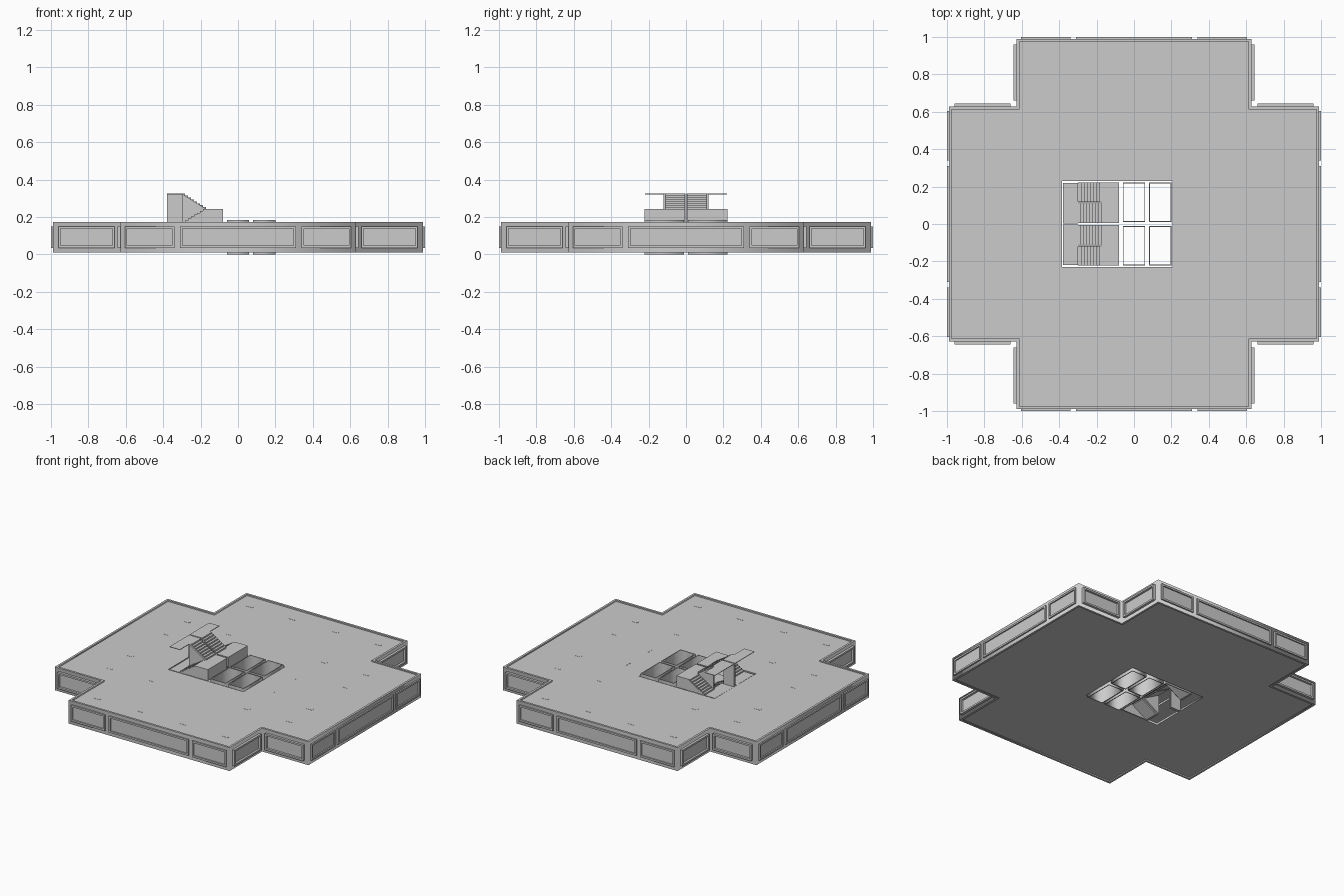
import bpy

if "Cube" in bpy.data.objects:
    bpy.data.objects.remove(bpy.data.objects["Cube"])


def plate(name, loops, z0, z1):
    """Flat extruded plate; inner loops become holes."""
    cu = bpy.data.curves.new(name, 'CURVE')
    cu.dimensions = '2D'
    cu.fill_mode = 'BOTH'
    cu.extrude = (z1 - z0) / 2
    for loop in loops:
        sp = cu.splines.new('POLY')
        sp.points.add(len(loop) - 1)
        for p, (x, y) in zip(sp.points, loop):
            p.co = (x, y, 0, 1)
        sp.use_cyclic_u = True
    tmp = bpy.data.objects.new(name + "_curve", cu)
    bpy.context.collection.objects.link(tmp)
    dg = bpy.context.evaluated_depsgraph_get()
    me = bpy.data.meshes.new_from_object(tmp.evaluated_get(dg))
    bpy.data.objects.remove(tmp)
    ob = bpy.data.objects.new(name, me)
    bpy.context.collection.objects.link(ob)
    ob.location.z = (z0 + z1) / 2
    return ob


def prism(name, profile, y0, y1):
    """Profile in x-z, extruded along y."""
    n = len(profile)
    verts = [(x, y0, z) for x, z in profile] + [(x, y1, z) for x, z in profile]
    faces = [tuple(range(n)), tuple(range(2 * n - 1, n - 1, -1))]
    faces += [(i, i + n, (i + 1) % n + n, (i + 1) % n) for i in range(n)]
    me = bpy.data.meshes.new(name)
    me.from_pydata(verts, [], faces)
    import bmesh
    bm = bmesh.new()
    bm.from_mesh(me)
    bmesh.ops.recalc_face_normals(bm, faces=bm.faces)
    bm.to_mesh(me)
    bm.free()
    ob = bpy.data.objects.new(name, me)
    bpy.context.collection.objects.link(ob)
    return ob


def box(name, x0, x1, y0, y1, z0, z1):
    y0, y1 = sorted((y0, y1))
    return prism(name, [(x0, z0), (x1, z0), (x1, z1), (x0, z1)], y0, y1)


def rect(x0, x1, y0, y1):
    return [(x0, y0), (x1, y0), (x1, y1), (x0, y1)]


def cross(a, b):
    return [(-b, -a), (b, -a), (b, -b), (a, -b), (a, b), (b, b),
            (b, a), (-b, a), (-b, b), (-a, b), (-a, -b), (-b, -b)]


# Floor and roof slabs with the core opening
hole = rect(-0.385, 0.205, -0.23, 0.23)
plate("floor_slab", [cross(0.975, 0.615), hole], 0.017, 0.03)
plate("roof_slab", [cross(0.975, 0.615), hole], 0.152, 0.166)

# Outer wall around the whole plan
plate("outer_wall", [cross(0.99, 0.628), cross(0.975, 0.613)], 0.01, 0.175)


# Window frames and panes on the four sides
def window(name, side, a, b, d0, d1):
    w, z0, z1 = 0.012, 0.036, 0.15
    parts = [(a, b, z0, z0 + w, d1), (a, b, z1 - w, z1, d1),
             (a, a + w, z0, z1, d1), (b - w, b, z0, z1, d1),
             (a + w, b - w, z0 + w, z1 - w, d0 + 0.003)]
    for i, (u0, u1, v0, v1, d) in enumerate(parts):
        ob = box(f"{name}_{i}", u0, u1, -d, -d0, v0, v1)
        ob.rotation_euler.z = side * 1.5707963


for s in range(4):
    for a, b in ((-0.605, -0.34), (-0.31, 0.31), (0.34, 0.605)):
        window(f"arm_window_{s}", s, a, b, 0.988, 1.0)
    for a, b in ((-0.96, -0.66), (0.66, 0.96)):
        window(f"notch_window_{s}", s, a, b, 0.627, 0.645)

# Interior columns
spots = [(0.17, 0.85), (0.5, 0.85), (0.37, 0.43), (0.7, 0.43), (0.7, 0.2)]
for x, y in spots:
    for sx in (-1, 1):
        for sy in (-1, 1):
            cx, cy = x * sx, y * sy
            box("column", cx - 0.022, cx + 0.022, cy - 0.009, cy + 0.009, 0.02, 0.167)

# Lift shafts: four open tubes
t = 0.005
for x0, x1 in ((-0.06, 0.06), (0.08, 0.2)):
    for y0, y1 in ((0.01, 0.222), (-0.222, -0.01)):
        plate("lift_shaft", [rect(x0, x1, y0, y1),
                             rect(x0 + t, x1 - t, y0 + t, y1 - t)], 0.0, 0.184)


# Stairs: stepped flight with a flat back
def flight(name, x0, z0, x1, z1, y0, y1, n=8):
    dx, dz = (x1 - x0) / n, (z1 - z0) / n
    pts = []
    for i in range(n):
        pts += [(x0 + i * dx, z0 + i * dz), (x0 + i * dx, z0 + (i + 1) * dz)]
    pts += [(x1, z1), (x1, z1 - 0.012), (x0 + dx, z0 - 0.002)]
    prism(name, pts, *sorted((y0, y1)))


for level, z in enumerate((0.012, 0.163)):
    top, mid = (0.163, 0.09) if level == 0 else (0.325, 0.243)
    for s in (-1, 1):
        flight("lower_flight", -0.30, z, -0.17, mid, s * 0.12, s * 0.22)
        flight("upper_flight", -0.17, mid, -0.30, top, s * 0.006, s * 0.11)
        box("mid_landing", -0.17, -0.08, s * 0.006, s * 0.22, mid - 0.006, mid)
        box("floor_landing", -0.38, -0.30, s * 0.004, s * 0.22, top - 0.004, top)
        # Triangular wall between the two flights
        prism("flight_wall", [(-0.30, z), (-0.17, mid), (-0.30, top)],
              *sorted((s * 0.109, s * 0.12)))
        # Wall behind the landing and side of the stair well
        box("landing_wall", -0.086, -0.08, s * 0.006, s * 0.22, z, mid)
        prism("stair_side", [(-0.30, z), (-0.08, z), (-0.08, mid), (-0.17, mid)],
              *sorted((s * 0.216, s * 0.222)))
        # Middle wall dividing the twin stairs
        box("dividing_wall", -0.38, -0.30, s * 0.004, s * 0.009, z, top)

# Small door frames beside the core
for s in (-1, 1):
    box("door_post", 0.364, 0.37, s * 0.10, s * 0.14, 0.03, 0.167)
